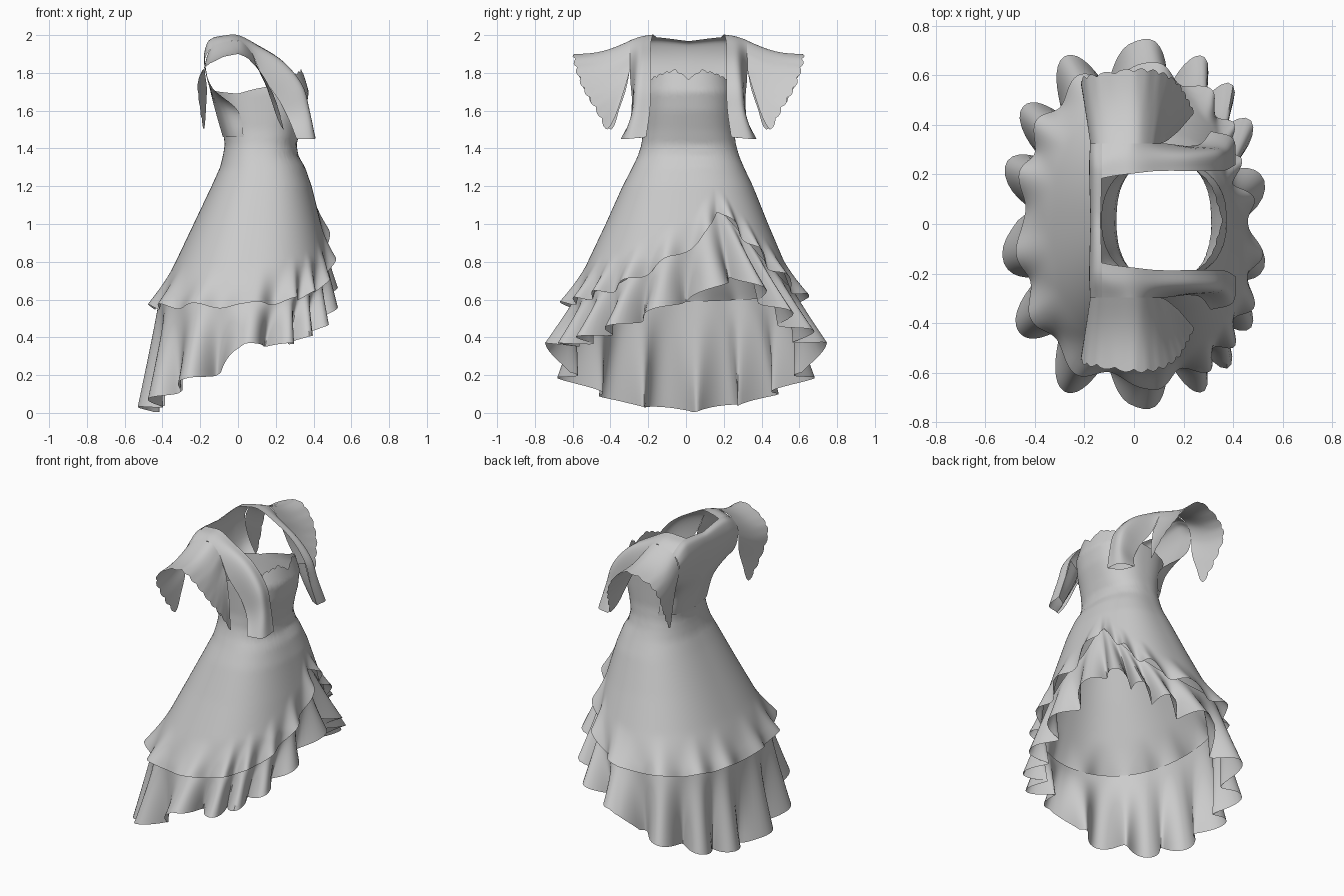
import bpy
from math import sin, cos, pi, radians, degrees
from mathutils import Vector

default = bpy.data.objects.get("Cube")
if default:
    bpy.data.objects.remove(default, do_unlink=True)

# One plain cloth material
cloth = bpy.data.materials.new("grey cloth")
cloth.use_nodes = True
GREY = (0.6, 0.6, 0.6, 1)
cloth.diffuse_color = GREY
cloth.node_tree.nodes["Principled BSDF"].inputs["Base Color"].default_value = GREY
LEAN = 0.014  # the upper body sits slightly to one side


def grid_object(name, rows, closed=False, mirror=False):
    """Skin a list of equally long point rows."""
    count = len(rows[0])
    faces = []
    for r in range(len(rows) - 1):
        for c in range(count if closed else count - 1):
            d = (c + 1) % count
            faces.append((r * count + c, (r + 1) * count + c,
                          (r + 1) * count + d, r * count + d))
    mesh = bpy.data.meshes.new(name)
    mesh.from_pydata([p for row in rows for p in row], [], faces)
    mesh.materials.append(cloth)
    obj = bpy.data.objects.new(name, mesh)
    bpy.context.collection.objects.link(obj)
    if mirror:
        mod = obj.modifiers.new("Mirror", 'MIRROR')
        mod.use_axis = (False, True, False)
        mod.merge_threshold = 0.002
        obj.location.y = LEAN
    bpy.ops.object.select_all(action='DESELECT')
    obj.select_set(True)
    bpy.context.view_layer.objects.active = obj
    bpy.ops.object.shade_smooth_by_angle(angle=radians(50))


def table(pairs, key):
    """Piecewise linear lookup; each entry is (key, value, ...)."""
    if key <= pairs[0][0]:
        return pairs[0][1:]
    for a, b in zip(pairs, pairs[1:]):
        if key <= b[0]:
            t = (key - a[0]) / (b[0] - a[0])
            return [u + (v - u) * t for u, v in zip(a[1:], b[1:])]
    return pairs[-1][1:]


def spline(points, steps):
    """Catmull-Rom resampling through the points."""
    pts = [Vector(p) for p in points]
    pts = [2 * pts[0] - pts[1]] + pts + [2 * pts[-1] - pts[-2]]
    out = []
    for i in range(1, len(pts) - 2):
        a, b, c, d = pts[i - 1:i + 3]
        for s in range(steps):
            t = s / steps
            out.append(b + 0.5 * t * (c - a + t * (2 * a - 5 * b + 4 * c - d
                       + t * (3 * (b - c) + d - a))))
    return out + [pts[-2]]


def patch(sections, across, along):
    """Smooth surface through a coarse net of points."""
    rows = [spline(s, across) for s in sections]
    columns = [spline(c, along) for c in zip(*rows)]
    return [list(r) for r in zip(*columns)]


def oval(angle, back, front, half):
    """Point on a squarish oval."""
    c, s = cos(angle), sin(angle)
    power = 0.84
    cx = abs(c) ** power * (1 if c > 0 else -1)
    sy = abs(s) ** power * (1 if s > 0 else -1)
    return (front + back) / 2 + (front - back) / 2 * cx, half * sy


# Gown outline: height, back x, front x, half width
OUTLINE = [(0.5, -.47, .52, .65), (0.6, -.43, .5, .61), (0.8, -.33, .485, .52),
           (1.0, -.235, .44, .43), (1.2, -.14, .39, .345), (1.3, -.095, .355, .295),
           (1.36, -.08, .32, .268), (1.42, -.07, .31, .25), (1.5, -.08, .33, .24),
           (1.6, -.11, .36, .24), (1.7, -.13, .375, .24), (1.82, -.15, .34, .22)]
# Hem heights by angle from the front
OVERSKIRT_HEM = [(-180, .56), (-90, .57), (-60, .6), (-35, .66), (-15, .76),
                 (5, .9), (20, 1.08), (35, .95), (50, .8), (70, .66), (90, .6), (180, .56)]
RUFFLE_HEM = [(-180, 0), (-155, .04), (-140, .09), (-115, .17), (-97, .21), (-87, .35),
              (-60, .35), (-35, .42), (-15, .5), (5, .62), (20, .72), (35, .6), (50, .48),
              (70, .38), (87, .35), (97, .21), (115, .17), (140, .09), (155, .04), (180, 0)]
NECKLINE = [(0, 1.765), (14, 1.81), (35, 1.79), (60, 1.76), (90, 1.72), (115, 1.69),
            (180, 1.71)]
# Angles where the folds bulge outwards, broad behind and tight in front
FOLDS = [-194, -173, -150, -118, -86, -62, -47, -29, -9, 9, 29, 45, 62, 86, 118, 146,
         166, 187]
PHASE = [(deg, 2 * pi * i) for i, deg in enumerate(FOLDS)]
SEGMENTS = 256
angles = [-pi + 2 * pi * i / SEGMENTS for i in range(SEGMENTS)]


# Bodice and overskirt in one skin, gathering into folds at the hem
def gown_point(angle, t):
    deg = degrees(angle)
    top = table(NECKLINE, abs(deg))[0]
    if abs(deg) < 67.5:
        top += 0.01 * abs(sin(16 * angle))
    lobe = cos(table(PHASE, deg)[0])
    hem = table(OVERSKIRT_HEM, deg)[0] + 0.015 * lobe
    z = top + (hem - top) * t
    x, y = oval(angle, *table(OUTLINE, z))
    fold = 1 + 0.06 * max(0, (t - 0.82) / 0.18) ** 1.5 * (lobe + 0.5)
    lean = LEAN * min(1, max(0, (z - 0.8) / 0.6))
    return x * fold, y * fold + lean, z


grid_object("gown", [[gown_point(a, r / 48) for a in angles] for r in range(49)],
            closed=True)


# Ruffle tier hanging from the overskirt, longer at the back
def ruffle_point(angle, t):
    deg = degrees(angle)
    seam = table(OVERSKIRT_HEM, deg)[0] + 0.03
    hem = table(RUFFLE_HEM, deg)[0]
    phase = table(PHASE, deg)[0]
    x0, y0 = oval(angle, *table(OUTLINE, seam))
    x1, y1 = oval(angle + 0.035 * t * sin(phase), -.475, .475, .665)
    flare = 1 + t * 0.125 * cos(phase)
    x = (x0 * 0.97 + (x1 - x0 * 0.97) * t) * flare
    y = (y0 * 0.97 + (y1 - y0 * 0.97) * t) * flare
    return x, y, seam + (hem - seam) * t + 0.01 * t * (cos(phase) + 1)


grid_object("ruffle", [[ruffle_point(a, r / 12) for a in angles] for r in range(13)],
            closed=True)

# Bolero back, rounding over at the neck and settling onto the bodice
back = [[(-.135, 0, 1.968), (-.13, .17, 1.988), (-.13, .24, 1.978), (-.13, .31, 1.94)],
        [(-.165, 0, 1.945), (-.165, .17, 1.955), (-.165, .24, 1.945), (-.165, .31, 1.9)],
        [(-.175, 0, 1.86), (-.18, .17, 1.86), (-.18, .24, 1.86), (-.175, .31, 1.84)],
        [(-.15, 0, 1.72), (-.15, .14, 1.72), (-.145, .22, 1.72), (-.135, .3, 1.72)],
        [(-.12, 0, 1.6), (-.1, .13, 1.6), (-.07, .19, 1.6), (0, .23, 1.6)],
        [(-.08, 0, 1.46), (-.06, .13, 1.46), (-.03, .19, 1.46), (.03, .235, 1.46)]]
grid_object("bolero_back", patch(back, 5, 5), mirror=True)

# Shoulders running into hanging lapels
lapel = [[(-.13, .17, 1.988), (-.13, .24, 1.978), (-.13, .31, 1.94)],
         [(-.08, .18, 1.997), (-.08, .25, 1.987), (-.07, .31, 1.96)],
         [(0, .19, 2), (0, .25, 1.99), (0, .31, 1.97)],
         [(.1, .2, 1.95), (.1, .26, 1.94), (.07, .31, 1.91)],
         [(.24, .2, 1.86), (.23, .27, 1.85), (.13, .31, 1.78)],
         [(.34, .2, 1.73), (.33, .28, 1.73), (.22, .3, 1.65)],
         [(.375, .205, 1.6), (.37, .29, 1.6), (.27, .31, 1.55)],
         [(.41, .225, 1.46), (.4, .33, 1.45), (.31, .36, 1.45)]]
grid_object("bolero_lapel", patch(lapel, 6, 5), mirror=True)

# Turned-back inside of each lapel, closing its lower end into a flat tube
lining = []
for inner_edge, _, outer_edge in lapel[5:]:
    a, b = Vector(inner_edge), Vector(outer_edge)
    lining.append([a, a.lerp(b, 0.5) + Vector((-.02, -.02, 0)), b])
grid_object("lapel_lining", patch(lining, 6, 5), mirror=True)

# Open flared sleeves with a scalloped edge
armhole = [(-.17, .37, 1.6), (-.165, .33, 1.72), (-.175, .31, 1.84), (-.13, .31, 1.94),
           (0, .31, 1.97), (.07, .31, 1.91), (.1, .31, 1.84), (.13, .32, 1.78),
           (.18, .36, 1.65)]
cuff = [(-.18, .41, 1.5), (-.2, .49, 1.62), (-.21, .56, 1.76), (-.15, .58, 1.85),
        (0, .6, 1.9), (.1, .59, 1.83), (.17, .55, 1.72), (.21, .49, 1.62),
        (.24, .43, 1.5)]
inner, outer = spline(armhole, 8), spline(cuff, 8)
sleeve = []
for i, (a, b) in enumerate(zip(inner, outer)):
    tip = b + (b - a).normalized() * 0.014 * abs(sin(pi * i / 4))
    dip = Vector((0, 0, -0.02))
    sleeve.append([a.lerp(tip, k / 8) + dip * sin(pi * k / 8) for k in range(9)])
grid_object("sleeve", sleeve, mirror=True)
